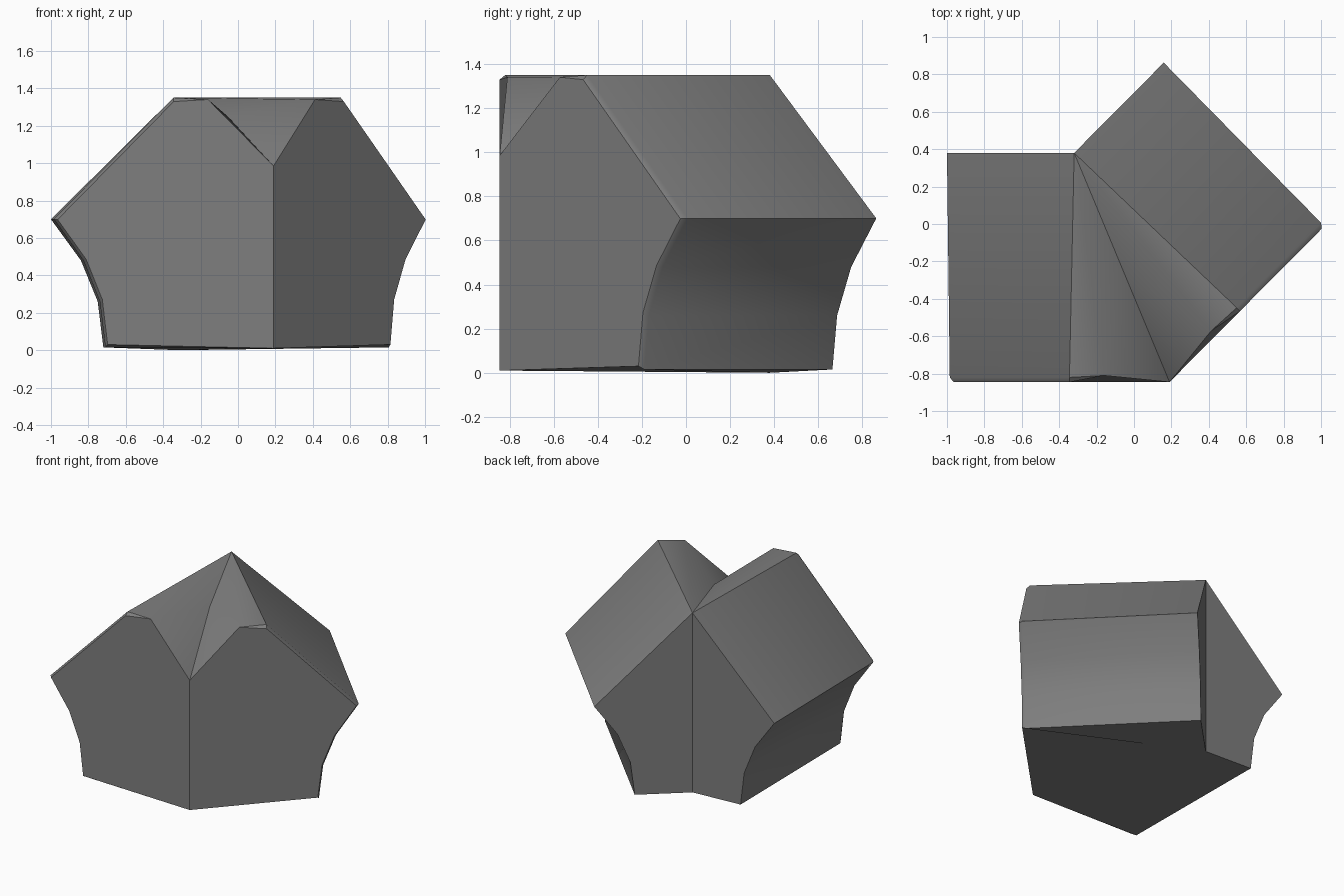
import bpy
import bmesh
from math import radians
from mathutils import Vector

cube = bpy.data.objects.get("Cube")
if cube:
    bpy.data.objects.remove(cube, do_unlink=True)

# Plain grey for the whole block
grey = bpy.data.materials.new("mid_grey")
grey.use_nodes = True
colour = (0.21, 0.21, 0.21, 1)
grey.diffuse_color = colour
grey.node_tree.nodes["Principled BSDF"].inputs["Base Color"].default_value = colour

BACK, RING, FRONT = 0.38, -0.82, -0.845
CORNER = Vector((-0.32, BACK, 0))
SPINE = Vector((0.51, -1.225, 0))
NORMAL = Vector((-SPINE.y, SPINE.x, 0)).normalized()

# Outer wall, eave and ridge of one wing, seen from the front
PROFILE = [(-0.72, 0.015), (-0.75, 0.26), (-0.84, 0.48), (-1.0, 0.7), (-0.32, 1.35)]


def spine_point(t, z):
    """Point on the upright plane shared by both wings."""
    p = CORNER + SPINE * t
    return Vector((p.x, p.y, z))


def wing_faces():
    """Corner lists for one wing, up to the shared plane."""
    back = [Vector((x, BACK, z)) for x, z in PROFILE]
    ring = [Vector((x * 0.985, RING, z)) for x, z in PROFILE]
    ring[-1].x = -0.345
    centre = Vector((-0.3, RING, 0.65))
    front = [centre + (p - centre) * 0.97 for p in ring]
    for p in front:
        p.y = FRONT
    front[0].z = 0.03

    back_foot, front_foot = spine_point(0, 0), spine_point(1, 0.01)
    valley_start, valley_end = spine_point(0.52, 1.25), spine_point(1, 0.985)
    crest = Vector((-0.16, -0.81, 1.34))
    ridge = back[-1]

    faces = []
    # Side wall and roof strips, then the chamfer round the front
    for a, b in ((back, ring), (ring, front)):
        for i in range(len(PROFILE) - 1):
            faces.append([a[i], a[i + 1], b[i + 1], b[i]])
    # Back gable, front gable and base
    faces.append(back + [back_foot])
    faces.append(front + [crest, valley_end, front_foot])
    faces.append([back_foot, back[0], ring[0], front[0], front_foot])
    # Flat crest sinking into the valley
    faces.append([ridge, ring[-1], crest])
    faces.append([ring[-1], front[-1], crest])
    faces.append([ridge, crest, valley_start])
    faces.append([crest, valley_end, valley_start])
    return faces


def reflect(p):
    return p - 2 * (p - CORNER).dot(NORMAL) * NORMAL


# Both wings joined as one closed shell
bm = bmesh.new()
for face in wing_faces():
    bm.faces.new([bm.verts.new(p) for p in face])
    bm.faces.new([bm.verts.new(reflect(p)) for p in reversed(face)])
bmesh.ops.remove_doubles(bm, verts=bm.verts, dist=0.002)
bmesh.ops.recalc_face_normals(bm, faces=bm.faces)

mesh = bpy.data.meshes.new("angled_block")
bm.to_mesh(mesh)
bm.free()
mesh.materials.append(grey)
block = bpy.data.objects.new("angled_block", mesh)
bpy.context.collection.objects.link(block)

bpy.ops.object.select_all(action='DESELECT')
block.select_set(True)
bpy.context.view_layer.objects.active = block
bpy.ops.object.shade_smooth_by_angle(angle=radians(35))
